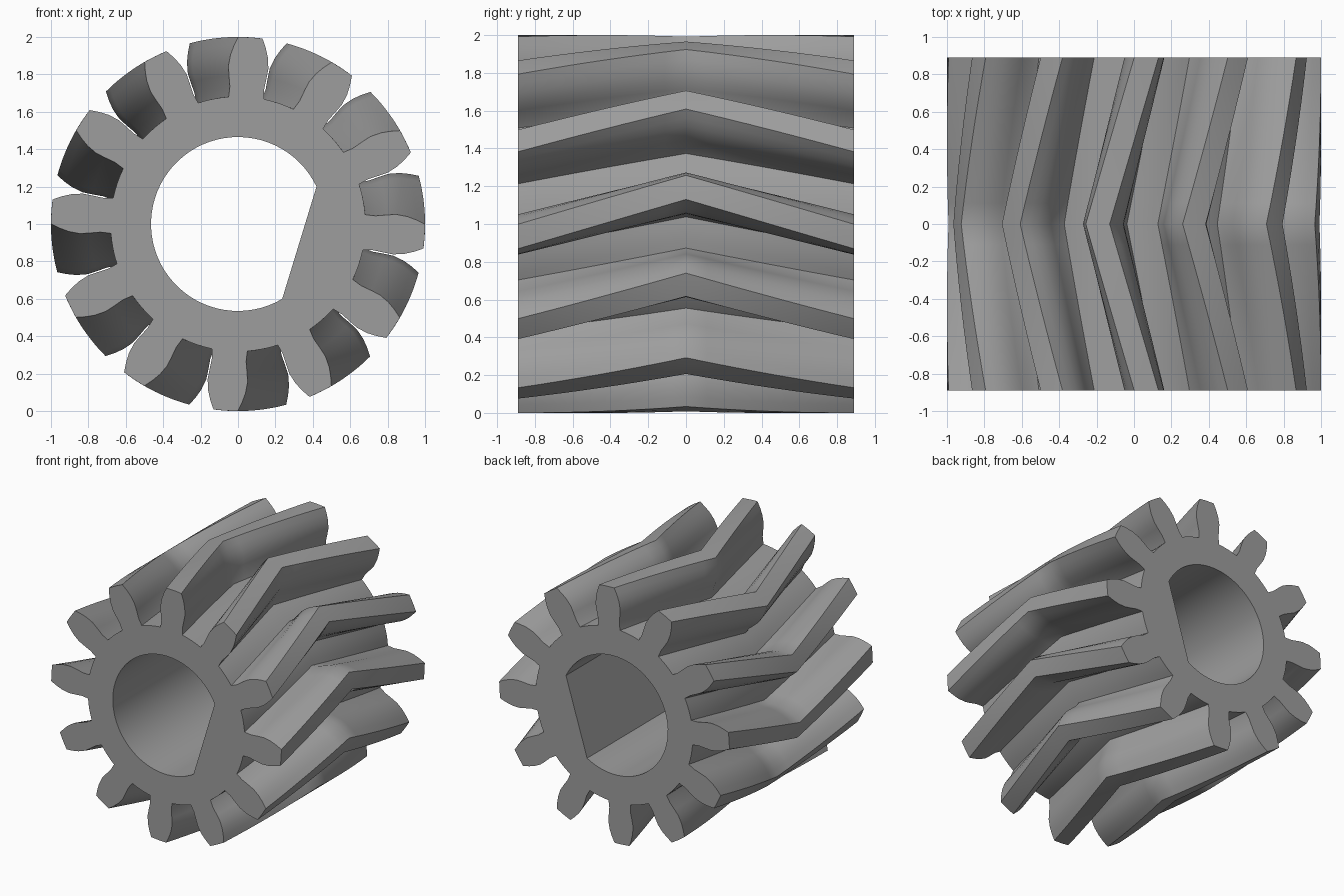
import bpy, bmesh, math

if "Cube" in bpy.data.objects:
    bpy.data.objects.remove(bpy.data.objects["Cube"])

TEETH = 12
HALF = 0.89                       # half length along y
SLICES = 8                        # rings per half
TWIST = math.radians(15)          # advance of the teeth at mid length
START = math.radians(86.2)        # centre of the first tooth on the end faces
BORE_R, FLAT_D, FLAT_A = 0.465, 0.343, math.radians(-17)

# right flank of one tooth, root to tip: (half width, height along tooth axis)
FLANK = [(0.095, 0.675), (0.092, 0.73), (0.101, 0.79), (0.107, 0.84),
         (0.100, 0.90), (0.085, 0.95), (0.065, 0.998)]


def gear_outline():
    """Polar points (angle, radius) round the whole toothed edge."""
    half = [(math.atan2(w, h), math.hypot(w, h)) for w, h in FLANK]
    pitch = 2 * math.pi / TEETH
    pts = []
    for t in range(TEETH):
        c = START + t * pitch
        pts += [(c - a, r) for a, r in half]
        pts.append((c, 1.0))
        pts += [(c + a, r) for a, r in reversed(half)]
        # curved floor of the gap
        a0, r0 = half[0]
        pts += [(c + a0 + (pitch - 2 * a0) * k / 4, r0) for k in (1, 2, 3)]
    return pts


def bore_outline():
    """Round bore with one flat side."""
    a0 = math.acos(FLAT_D / BORE_R)
    n = 56
    return [(FLAT_A + a0 + (2 * math.pi - 2 * a0) * k / n, BORE_R) for k in range(n + 1)]


def loft(bm, outline, ys, twist):
    """Sweep an outline along y, turning it towards the middle."""
    rings = []
    for y in ys:
        turn = twist * (1 - abs(y) / HALF)
        rings.append([bm.verts.new((r * math.cos(a + turn), y, 1 + r * math.sin(a + turn)))
                      for a, r in outline])
    n = len(outline)
    for p, q in zip(rings, rings[1:]):
        for i in range(n):
            j = (i + 1) % n
            bm.faces.new((p[i], p[j], q[j], q[i]))


bm = bmesh.new()
loft(bm, gear_outline(), [HALF * k / SLICES for k in range(-SLICES, SLICES + 1)], TWIST)
loft(bm, bore_outline(), [-HALF, HALF], 0)

# flat end faces between the teeth and the bore
for side in (-1, 1):
    rim = [e for e in bm.edges if e.is_boundary and all(v.co.y * side > HALF - 1e-4 for v in e.verts)]
    bmesh.ops.triangle_fill(bm, edges=rim, use_beauty=True, normal=(0, side, 0))
bmesh.ops.recalc_face_normals(bm, faces=bm.faces)

mesh = bpy.data.meshes.new("herringbone_gear")
bm.to_mesh(mesh)
bm.free()
gear = bpy.data.objects.new("herringbone_gear", mesh)
bpy.context.collection.objects.link(gear)

grey = bpy.data.materials.new("plain grey")
grey.diffuse_color = (0.34, 0.34, 0.34, 1)
grey.use_nodes = True
grey.node_tree.nodes["Principled BSDF"].inputs["Base Color"].default_value = grey.diffuse_color
mesh.materials.append(grey)

bpy.context.view_layer.objects.active = gear
gear.select_set(True)
bpy.ops.object.shade_smooth_by_angle(angle=math.radians(38))
